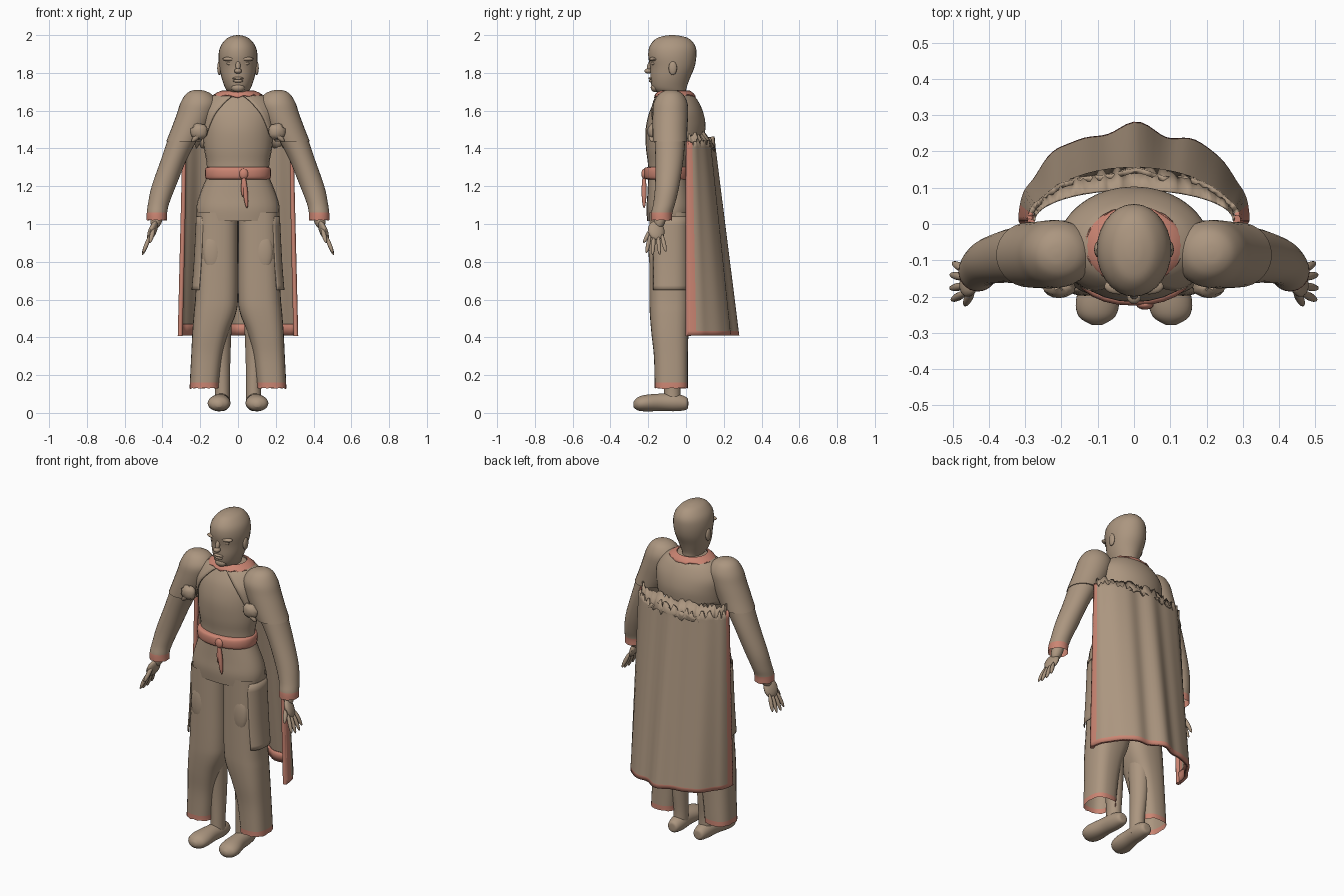
import bpy, bmesh, math, random
from mathutils import Vector

random.seed(4)
cube = bpy.data.objects.get("Cube")
if cube:
    bpy.data.objects.remove(cube)


def material(name, colour):
    mat = bpy.data.materials.new(name)
    mat.use_nodes = True
    mat.diffuse_color = (*colour, 1)
    mat.node_tree.nodes["Principled BSDF"].inputs["Base Color"].default_value = (*colour, 1)
    return mat


TAN = material("warm tan", (.41, .305, .215))
RED = material("faded red", (.6, .235, .17))


def finish(name, bm, mats, mirror=False, thickness=0):
    bmesh.ops.recalc_face_normals(bm, faces=bm.faces)
    mesh = bpy.data.meshes.new(name)
    bm.to_mesh(mesh)
    bm.free()
    obj = bpy.data.objects.new(name, mesh)
    bpy.context.collection.objects.link(obj)
    for mat in mats:
        mesh.materials.append(mat)
    bpy.ops.object.select_all(action='DESELECT')
    obj.select_set(True)
    bpy.context.view_layer.objects.active = obj
    bpy.ops.object.shade_smooth_by_angle(angle=math.radians(45))
    if thickness:
        solid = obj.modifiers.new("Thickness", 'SOLIDIFY')
        solid.thickness = thickness
        solid.offset = 0
    if mirror:
        obj.modifiers.new("Mirror", 'MIRROR')


def smooth_path(rows, steps):
    """Catmull-Rom interpolation of section rows."""
    rows = [Vector(r) for r in rows]
    out = []
    for i in range(len(rows) - 1):
        p, q = rows[i], rows[i + 1]
        m = (q - rows[max(i - 1, 0)]) / 2
        n = (rows[min(i + 2, len(rows) - 1)] - p) / 2
        for k in range(steps):
            t = k / steps
            a, b = t * t * (3 - 2 * t), t * (1 - t)
            out.append(p * (1 - a) + q * a + m * b * (1 - t) - n * b * t)
    return out + [rows[-1]]


def loft(name, rows, mats=(TAN,), mirror=False, power=1, caps=True, opening=None, turn=0,
         red_below=None, ragged=0, along_y=False, thickness=0, sides=28):
    """Skin elliptical sections (x, y, z, half width, half depth)."""
    bm = bmesh.new()
    rings = []
    path = smooth_path(rows, 4)
    for j, (x, y, z, rx, ry) in enumerate(path):
        gap = opening(j / (len(path) - 1)) if opening else 0
        ring = []
        for i in range(sides + (1 if opening else 0)):
            a = turn + gap + (math.tau - 2 * gap) * i / sides
            s, c = math.sin(a), -math.cos(a)
            s = math.copysign(abs(s) ** power, s) * rx
            c = math.copysign(abs(c) ** power, c) * ry
            jag = random.uniform(-ragged, ragged) if j == 0 else 0
            ring.append(bm.verts.new((x + s, y, z + c) if along_y else (x + s, y + c, z + jag)))
        rings.append(ring)
    for low, high in zip(rings, rings[1:]):
        for i in range(sides):
            k = (i + 1) % len(low)
            face = bm.faces.new((low[i], low[k], high[k], high[i]))
            if red_below and face.calc_center_median().z < red_below:
                face.material_index = 1
    if caps and not opening:
        bm.faces.new(rings[0])
        bm.faces.new(rings[-1])
    finish(name, bm, mats, mirror, thickness)


def body(rows):
    """Centred sections from (height, half width, front, back)."""
    return [(0, (f + b) / 2, z, w, (b - f) / 2) for z, w, f, b in rows]


def blob(name, at, size, mat=TAN, mirror=False, toward=None, crumple=0):
    """Ellipsoid at a point, its z axis optionally pointed along a direction."""
    bm = bmesh.new()
    bmesh.ops.create_uvsphere(bm, u_segments=16, v_segments=10, radius=1)
    turn = Vector(toward).to_track_quat('Z', 'Y') if toward else None
    for v in bm.verts:
        co = v.co * (1 + random.uniform(-crumple, crumple))
        co = Vector(c * s for c, s in zip(co, size))
        v.co = (turn @ co if turn else co) + Vector(at)
    finish(name, bm, (mat,), mirror)


def limb(name, a, b, radius, mat=TAN, mirror=True):
    a, b = Vector(a), Vector(b)
    blob(name, (a + b) / 2, (radius, radius, (b - a).length / 2 + radius / 2), mat, mirror, b - a)


def sheet(name, point, cols, rows, mats, thickness, is_red=lambda i, j: False):
    """Grid of points from point(across, up), both running from zero to one."""
    bm = bmesh.new()
    grid = [[bm.verts.new(point(i / cols, j / rows)) for i in range(cols + 1)]
            for j in range(rows + 1)]
    for j in range(rows):
        for i in range(cols):
            face = bm.faces.new((grid[j][i], grid[j][i + 1], grid[j + 1][i + 1], grid[j + 1][i]))
            face.material_index = int(is_red(i, j))
    finish(name, bm, mats, thickness=thickness)


# Head and neck
loft("head", body([
    (1.63, .062, -.125, .01), (1.67, .055, -.12, 0), (1.695, .055, -.15, 0),
    (1.72, .068, -.178, .003), (1.77, .086, -.188, .02), (1.83, .098, -.19, .045),
    (1.89, .103, -.2, .055), (1.94, .093, -.193, .05), (1.98, .062, -.16, .018),
    (1.996, .028, -.115, -.03), (2, .005, -.08, -.065)]))
limb("nose_bridge", (0, -.182, 1.865), (0, -.2, 1.815), .013, mirror=False)
blob("nose_tip", (0, -.2, 1.81), (.02, .02, .014))
blob("brow", (.042, -.172, 1.873), (.04, .022, .012), mirror=True)
blob("eye", (.04, -.172, 1.85), (.02, .011, .01), mirror=True)
blob("upper_lip", (0, -.184, 1.771), (.03, .016, .008))
blob("lower_lip", (0, -.181, 1.757), (.026, .016, .009))
blob("chin", (0, -.163, 1.722), (.036, .024, .024))
blob("ear", (.099, -.07, 1.825), (.011, .022, .037), mirror=True)

# Tunic, upper part and skirt
loft("tunic_top", body([
    (1.24, .165, -.2, .01), (1.32, .166, -.202, .012), (1.4, .18, -.212, .03),
    (1.5, .19, -.214, .06), (1.59, .195, -.195, .07), (1.65, .17, -.165, .05),
    (1.685, .11, -.14, .025), (1.695, .06, -.12, .01)]))
loft("tunic_skirt", body([
    (1.015, .215, -.205, .03), (1.08, .221, -.21, .04), (1.15, .205, -.205, .03),
    (1.25, .165, -.2, .01)]), power=.9)

# Belt with knot and hanging ends
loft("belt", body([
    (1.235, .16, -.2, .012), (1.242, .172, -.22, .022), (1.27, .176, -.225, .025),
    (1.295, .172, -.22, .022), (1.302, .16, -.2, .012)]), (RED,), power=.9)
blob("belt_knot", (.03, -.222, 1.265), (.024, .014, .028), RED)
limb("belt_end_long", (.03, -.222, 1.26), (.047, -.222, 1.09), .013, RED, False)
limb("belt_end_short", (.03, -.222, 1.26), (.025, -.222, 1.15), .011, RED, False)

# Trousers with red hems, raised thigh patches and side panels
loft("trouser_leg", [
    (.178, -.078, .13, .078, .088), (.177, -.078, .16, .078, .088),
    (.165, -.08, .3, .083, .09), (.147, -.085, .42, .095, .098),
    (.122, -.086, .53, .112, .106), (.113, -.086, .62, .113, .108),
    (.109, -.086, .85, .109, .108), (.108, -.086, 1.06, .108, .108)],
    (TAN, RED), True, .75, False, red_below=.16, ragged=.003)
blob("thigh_patch", (.135, -.178, .85), (.05, .02, .1), mirror=True)
loft("side_panel", [
    (.131, -.085, .65, .113, .104), (.122, -.085, .8, .11, .104),
    (.11, -.085, 1.04, .11, .104)], mirror=True, power=.8,
    opening=lambda t: 2.2, turn=-math.pi / 2, thickness=.004, sides=14)

# Legs and feet
loft("lower_leg", [
    (.085, -.072, .04, .042, .046), (.083, -.072, .13, .04, .044),
    (.09, -.065, .3, .05, .055), (.1, -.07, .55, .07, .07)], mirror=True)
loft("foot", [
    (.085, .012, .05, .008, .01), (.085, .004, .05, .032, .032),
    (.086, -.05, .055, .045, .046), (.092, -.13, .056, .048, .046),
    (.1, -.21, .052, .06, .044), (.102, -.255, .048, .05, .035),
    (.102, -.278, .045, .015, .014)], mirror=True, along_y=True)

# Sleeves, the short outer one and the long one with a red cuff
loft("outer_sleeve", [
    (.288, -.085, 1.437, .092, .09), (.258, -.085, 1.5, .097, .092),
    (.225, -.083, 1.58, .1, .094), (.208, -.082, 1.64, .097, .09),
    (.208, -.08, 1.685, .07, .066), (.212, -.08, 1.705, .036, .035),
    (.213, -.08, 1.71, .006, .006)], mirror=True)
loft("long_sleeve", [
    (.43, -.13, 1.02, .054, .056), (.429, -.128, 1.06, .054, .056),
    (.42, -.115, 1.11, .056, .058), (.393, -.1, 1.2, .064, .064),
    (.34, -.088, 1.34, .068, .074), (.288, -.085, 1.46, .08, .082)],
    (TAN, RED), True, caps=False, red_below=1.06, ragged=.003)

# Hands
limb("wrist", (.42, -.13, 1.07), (.44, -.145, .99), .032)
blob("palm", (.452, -.157, .965), (.045, .02, .055), mirror=True, toward=(-.35, -.1, .9))
for finger, (side, reach) in enumerate([(-.03, .9), (-.01, 1), (.012, .98), (.033, .82)]):
    start = Vector((.465, -.16 + side, .94))
    limb("finger_" + str(finger + 1), start, start + Vector((.04, side * .7, -.1)) * reach, .011)
limb("thumb", (.445, -.18, .98), (.465, -.222, .905), .012)

# Torn mantle over the shoulders, with its collar and gathered corners
loft("mantle", body([
    (1.46, .2, -.222, .095), (1.53, .205, -.218, .1), (1.6, .205, -.203, .085),
    (1.66, .165, -.172, .055), (1.69, .11, -.145, .025)]), ragged=.022,
    opening=lambda t: .95 * (1 - t) + .08, thickness=.006, sides=44)
loft("collar", body([
    (1.677, .135, -.166, .048), (1.692, .112, -.155, .035), (1.703, .085, -.14, .02)]),
    (RED,), ragged=.01, caps=False, thickness=.006)
blob("gathered_corner", (.205, -.175, 1.49), (.045, .028, .042), mirror=True, crumple=.1)
limb("torn_strip", (.2, -.185, 1.48), (.24, -.18, 1.44), .014)


# Cape, a folded half shell with a red border, a red inner hem and a torn top
def cape_point(across, up, inset=0):
    u = 2 * across - 1
    a = u * math.pi / 2
    fold = (1 - up * .5) * (1 - u * u) * (.012 * math.cos(9 * a) + .006 * math.sin(14 * a + 1))
    tear = random.uniform(-.03, .035) if up == 1 else 0
    return ((.312 - .025 * up - inset) * math.sin(a),
            .008 + (.25 - .12 * up - inset) * math.cos(a) + fold, .41 + 1.02 * up + tear)


def torn_point(across, up):
    a = (across - .5) * math.pi
    return (.275 * math.sin(a), .01 + (.145 - .06 * up) * math.cos(a),
            1.4 + .075 * up + random.uniform(-.016, .016))


sheet("cape", cape_point, 56, 44, (TAN, RED), .014,
      lambda i, j: j == 0 or i < 3 or i > 52)
sheet("cape_inner_hem", lambda s, t: cape_point(s, t * .06, .011), 56, 2, (RED,), .004)
loft("cape_border", [(.306, .012, .408, .013, .015), (.294, .012, .9, .013, .015),
                     (.283, .012, 1.44, .011, .013)], (RED,), True, sides=10)
sheet("torn_cape_edge", torn_point, 56, 1, (TAN,), .006)
